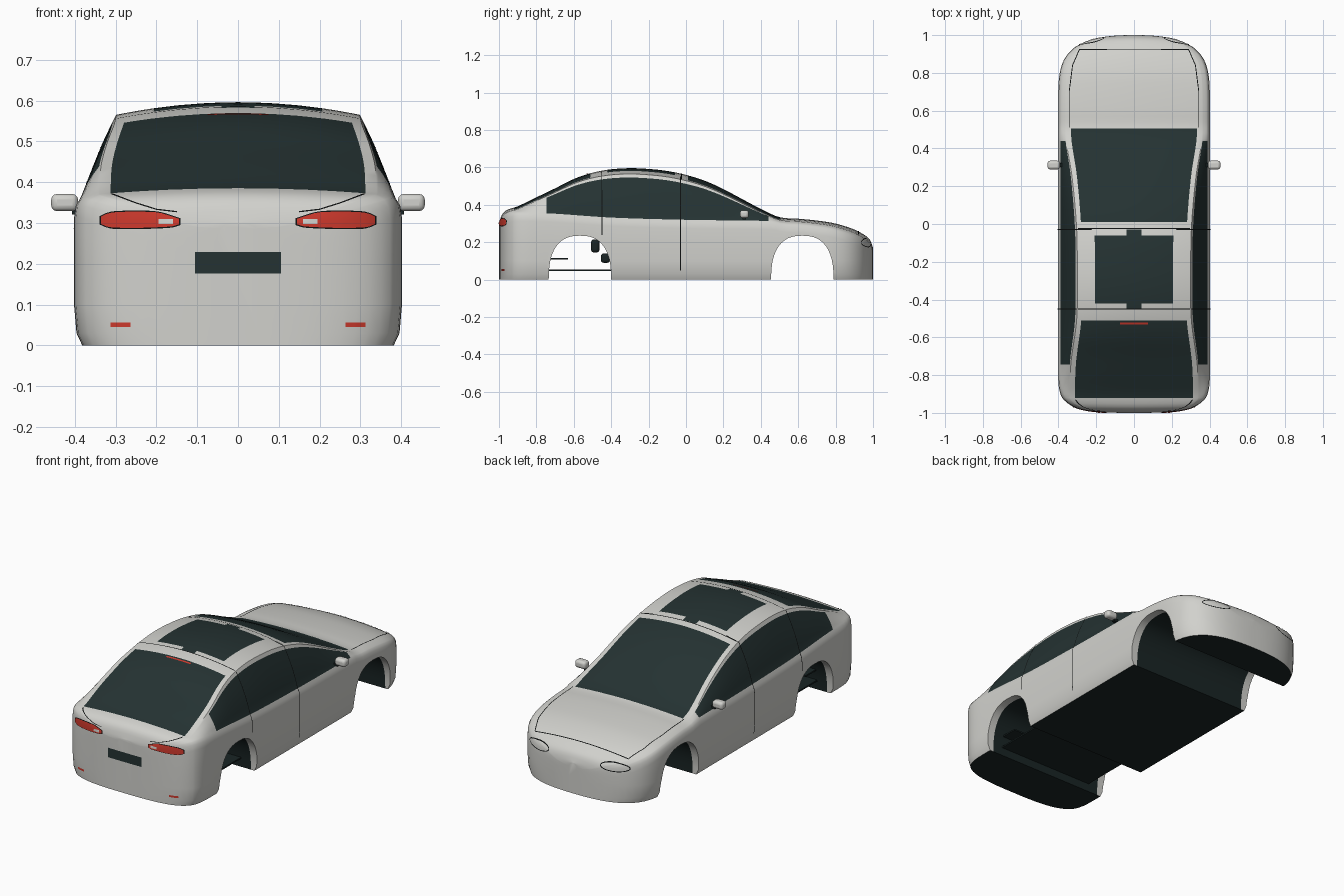
import bpy, bmesh, math
from mathutils import Vector
from mathutils.bvhtree import BVHTree

default = bpy.data.objects.get("Cube")
if default:
    bpy.data.objects.remove(default, do_unlink=True)


def material(name, r, g, b):
    mat = bpy.data.materials.new(name)
    mat.use_nodes = True
    mat.diffuse_color = (r, g, b, 1)
    mat.node_tree.nodes["Principled BSDF"].inputs["Base Color"].default_value = (r, g, b, 1)
    return mat


paint = material("light grey paint", 0.64, 0.64, 0.61)
glass = material("dark glass", 0.018, 0.032, 0.032)
under = material("underbody black", 0.01, 0.018, 0.018)
red = material("lamp red", 0.6, 0.04, 0.025)
seam = material("seam black", 0.004, 0.005, 0.005)
PAINT, GLASS, UNDER = range(3)


def make(name, verts, faces, mats, indices=None, smooth=True):
    mesh = bpy.data.meshes.new(name)
    mesh.from_pydata(verts, [], faces)
    for mat in mats:
        mesh.materials.append(mat)
    if indices:
        mesh.polygons.foreach_set("material_index", indices)
    bm = bmesh.new()
    bm.from_mesh(mesh)
    if indices:
        bmesh.ops.recalc_face_normals(bm, faces=bm.faces)
    bm.to_mesh(mesh)
    bm.free()
    obj = bpy.data.objects.new(name, mesh)
    bpy.context.collection.objects.link(obj)
    if smooth:
        smooth_object(obj)
    return obj


def smooth_object(obj):
    bpy.ops.object.select_all(action="DESELECT")
    obj.select_set(True)
    bpy.context.view_layer.objects.active = obj
    bpy.ops.object.shade_smooth_by_angle(angle=math.radians(32))


def curve(keys, y):
    """Smooth value through (position, value) keys."""
    y = min(max(y, keys[0][0]), keys[-1][0])
    i = next(k for k in range(len(keys) - 1) if y <= keys[k + 1][0])

    def slope(k):
        a, b = keys[max(k - 1, 0)], keys[min(k + 1, len(keys) - 1)]
        return (b[1] - a[1]) / (b[0] - a[0])
    (p, a), (q, b) = keys[i], keys[i + 1]
    h = q - p
    t = (y - p) / h
    return (a * (1 + 2 * t) * (1 - t) ** 2 + b * t * t * (3 - 2 * t)
            + h * t * (1 - t) * (slope(i) * (1 - t) - slope(i + 1) * t))


# Body outlines along the length
TOP = [(-1, .30), (-.985, .345), (-.96, .371), (-.9, .392), (-.8, .44), (-.7, .488),
       (-.6, .538), (-.5, .572), (-.4, .59), (-.3, .596), (-.2, .592), (-.1, .581),
       (0, .56), (.1, .529), (.2, .484), (.4, .378), (.5, .334), (.6, .326),
       (.7, .316), (.8, .3), (.9, .268), (.96, .235), (.985, .21), (1, .17)]
EDGE = [(-1, .34), (-.75, .335), (-.5, .303), (-.2, .3), (0, .305), (.25, .328), (.5, .365), (1, .36)]
BELT = [(-1, .36), (-.745, .355), (-.4, .332), (0, .32), (.44, .314), (1, .3)]
CROWN = [(-1, .012), (-.75, .02), (-.4, .03), (.1, .03), (.5, .016), (1, .02)]


def half_width(y):
    if y > .55:
        return .402 * max(1 - ((y - .55) / .45) ** 5, 0) ** .4
    if y < -.7:
        return .402 * max(1 - ((-.7 - y) / .3) ** 6, 0) ** (1 / 3)
    return .402


ROOF_STEPS = [0, .07, .135, .3, .5, .69, .8, .92, 1]
SIDE_STEPS = [.08, .3, .55, .8, 1]


def half_section(y):
    w, top, crown = half_width(y), curve(TOP, y), curve(CROWN, y)
    ex, ez = min(curve(EDGE, y), .9 * w), top - crown
    bx, bz = .967 * w, min(curve(BELT, y), top - crown - .014)
    pts = [(ex * u, top - crown * u * u) for u in ROOF_STEPS]
    for t in SIDE_STEPS:
        bulge = .1 * math.sin(math.pi * t)
        pts.append((ex + (bx - ex) * (t + bulge), ez + (bz - ez) * t))
    pts += [(.99 * w, bz - .015), (w, bz - .045), (w, .6 * bz), (w, .1),
            (.985 * w, .03), (.95 * w, 0), (0, 0)]
    return pts


# Stations, with exact cuts at the window ends
cuts = [-.92, -.745, -.51, -.45, -.42, -.06, -.03, .01, .44, .505]
ends = [-.9999, -.999, -.996, -.991, -.985, -.977, -.966, -.95,
        .9999, .999, .996, .991, .985, .977, .966, .95]
fill = [k * .03 for k in range(-31, 32)]
stations = sorted(cuts + ends + [y for y in fill if min(abs(y - c) for c in cuts) > .008])

verts, faces, indices = [], [], []
for y in stations:
    half = half_section(y)
    ring = half + [(-x, z) for x, z in reversed(half[1:-1])]
    verts += [(x, y, z) for x, z in ring]
n = len(ring)
roof_cols, belt_col = len(ROOF_STEPS) - 1, len(ROOF_STEPS) + len(SIDE_STEPS) - 1


def body_colour(y, col):
    if col < roof_cols - 1 and (-.92 < y < -.51 or .01 < y < .505):
        return GLASS                                  # rear window and windscreen
    if col < 5 and -.42 < y < -.06 or col < 2 and -.45 < y < -.03:
        return GLASS                                  # sunroof with its notches
    if roof_cols < col < belt_col and -.745 < y < .44:
        return GLASS                                  # side windows
    return UNDER if col == len(half) - 2 else PAINT


for s in range(len(stations) - 1):
    for j in range(n):
        k = (j + 1) % n
        faces.append((s * n + j, s * n + k, s * n + n + k, s * n + n + j))
        middle = (stations[s] + stations[s + 1]) / 2
        indices.append(body_colour(middle, min(j, n - 1 - j)))
last = (len(stations) - 1) * n
faces += [tuple(range(n)), tuple(range(last, last + n))]
indices += [PAINT, PAINT]
body_mats = [paint, glass, under]
body = make("car_body", verts, faces, body_mats, indices, smooth=False)

# Wheel arches cut right through, with a painted lip
for name, centre in (("rear_arch_cutter", -.567), ("front_arch_cutter", .622)):
    outline = [(centre + .167, -.1)]
    for k in range(25):
        a = math.pi * k / 24
        c, s = math.cos(a), max(math.sin(a), 0)
        outline.append((centre + .167 * math.copysign(abs(c) ** .8, c), .235 * s ** .8))
    outline.append((centre - .167, -.1))
    m = len(outline)
    layers = [-.5, -.36, .36, .5]
    cv = [(x, y, z) for x in layers for y, z in outline]
    cf = [(i * m + j, i * m + (j + 1) % m, i * m + m + (j + 1) % m, i * m + m + j)
          for i in range(3) for j in range(m)]
    ci = [UNDER if i == 1 else PAINT for i in range(3) for j in range(m)]
    cf += [tuple(range(m)), tuple(range(3 * m, 4 * m))]
    cutter = make(name, cv, cf, body_mats, ci + [PAINT, PAINT], smooth=False)
    cutter.hide_render = True
    mod = body.modifiers.new(name, "BOOLEAN")
    mod.operation, mod.solver, mod.object = "DIFFERENCE", "EXACT", cutter
    bpy.context.view_layer.objects.active = body
    bpy.ops.object.modifier_apply(modifier=mod.name)
    bpy.data.objects.remove(cutter, do_unlink=True)
smooth_object(body)

# Thin details laid on the body surface
tree = BVHTree.FromPolygons([v.co.copy() for v in body.data.vertices],
                            [tuple(p.vertices) for p in body.data.polygons])
VIEWS = {"top": lambda a, b: ((a, b, 2), (0, 0, -1)),
         "tail": lambda a, b: ((a, -2, b), (0, 1, 0)),
         "nose": lambda a, b: ((a, 2, b), (0, -1, 0)),
         "side": lambda a, b: ((2, a, b), (-1, 0, 0))}


def lay(name, rows, view, mat, lift=.003, mirror=False):
    """Lay a grid of flat points on the body along a direction."""
    pts = []
    for a, b in (p for row in rows for p in row):
        start, way = VIEWS[view](a, b)
        hit, normal, _, _ = tree.ray_cast(Vector(start), Vector(way))
        if hit is None:
            return
        if normal.dot(Vector(way)) > 0:
            normal = -normal
        pts.append(hit + normal * lift)
    m = len(rows[0])
    quads = [(i * m + j, i * m + j + 1, i * m + m + j + 1, i * m + m + j)
             for i in range(len(rows) - 1) for j in range(m - 1)]
    make(name, pts, quads, [mat])
    if mirror:
        make(name + "_right", [(-p.x, p.y, p.z) for p in pts], [q[::-1] for q in quads], [mat])


def panel(name, x0, x1, low, high, view, mat, lift=.003, mirror=False, steps=14):
    xs = [x0 + (x1 - x0) * k / steps for k in range(steps + 1)]
    rows = [[(x, low(x) + (high(x) - low(x)) * t / 4) for x in xs] for t in range(5)]
    lay(name, rows, view, mat, lift, mirror)


def line(name, path, view, mirror=False, width=.0045):
    dense = []
    for p, q in zip(path, path[1:]):
        p, q = Vector(p), Vector(q)
        steps = max(1, round((q - p).length / .015))
        dense += [p.lerp(q, k / steps) for k in range(steps)]
    dense.append(Vector(path[-1]))
    rows = [[], []]
    for i, p in enumerate(dense):
        d = (dense[min(i + 1, len(dense) - 1)] - dense[max(i - 1, 0)]).normalized()
        side = Vector((-d.y, d.x)) * width / 2
        rows[0].append(tuple(p - side))
        rows[1].append(tuple(p + side))
    lay(name, rows, view, seam, .002, mirror)


def flat(value):
    return lambda x: value


def lamp_top(grow):
    return lambda x: curve([(.14, .308), (.2, .325), (.31, .325), (.34, .313)], x) + grow


def lamp_low(grow):
    return lambda x: curve([(.14, .298), (.165, .291), (.31, .289), (.34, .3)], x) - grow


panel("tail_lamp_rim", .141, .338, lamp_low(.003), lamp_top(.003), "tail", seam, .002, True)
panel("tail_lamp", .145, .334, lamp_low(0), lamp_top(0), "tail", red, .004, True)
panel("reversing_lamp", .159, .194, flat(.297), flat(.309), "tail", paint, .006, True)
panel("rear_reflector", .263, .311, flat(.045), flat(.056), "tail", red, .003, True)
panel("number_plate", -.105, .105, flat(.176), flat(.229), "tail", glass)
panel("high_brake_lamp", -.075, .075, flat(-.53), flat(-.521), "top", red)

# Panel seams
line("bonnet_side_seam", [(.343, .51), (.343, .7), (.325, .84), (.29, .92)], "top", True)
line("bonnet_front_seam", [(-.29, .922), (.29, .922)], "top")
line("roof_front_seam", [(-.295, -.025), (.295, -.025)], "top")
line("roof_rear_seam", [(-.295, -.45), (.295, -.45)], "top")
line("front_door_seam", [(-.03, .05), (-.03, .55)], "side", True)
line("rear_door_seam", [(-.45, .24), (-.45, .55)], "side", True)
line("boot_seam", [(.31, .37), (.25, .348), (.2, .333), (.15, .327)], "tail", True, .003)
oval = [(.235 + .075 * math.cos(k * math.pi / 16), .197 + .022 * math.sin(k * math.pi / 16)) for k in range(33)]
line("headlamp_outline", oval, "nose", True)


# Door mirrors and underbody parts
def block(name, centre, size, mat, bevel=0):
    bpy.ops.mesh.primitive_cube_add(size=1, location=centre)
    obj = bpy.context.object
    obj.name, obj.scale = name, size
    bpy.ops.object.transform_apply(location=False, rotation=False, scale=True)
    obj.data.materials.append(mat)
    if bevel:
        mod = obj.modifiers.new("rounding", "BEVEL")
        mod.width, mod.segments = bevel, 3
        smooth_object(obj)


for side, label in ((1, "left"), (-1, "right")):
    block(label + "_mirror", (side * .425, .312, .35), (.066, .046, .042), paint, .014)
    block(label + "_mirror_stem", (side * .392, .312, .328), (.03, .02, .014), under)
block("rear_floor_tray", (0, -.565, .05), (.6, .34, .008), under)
block("rear_floor_shelf", (0, -.68, .113), (.6, .1, .008), under)
block("rear_cross_beam", (0, -.485, .18), (.5, .045, .07), under, .015)
block("rear_axle_beam", (0, -.43, .115), (.5, .05, .05), under, .015)
